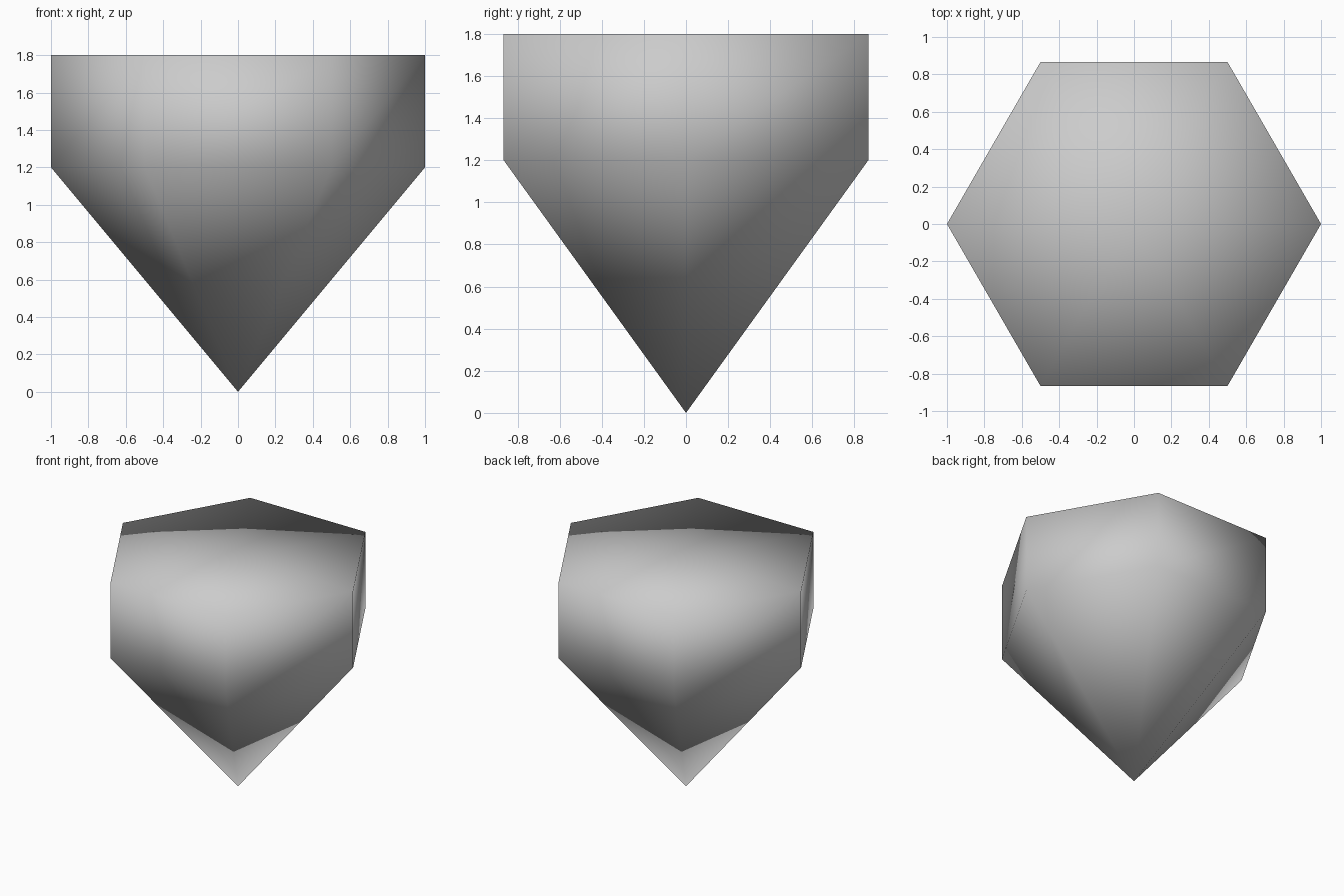
import bpy
import bmesh
import math

if "Cube" in bpy.data.objects:
    bpy.data.objects.remove(bpy.data.objects["Cube"])

SIDES = 6
RIM_Z, GIRDLE_Z = 1.8, 1.2

grey = bpy.data.materials.new("plain grey")
grey.diffuse_color = (0.6, 0.6, 0.6, 1)
grey.use_nodes = True
grey.node_tree.nodes["Principled BSDF"].inputs["Base Color"].default_value = grey.diffuse_color

bm = bmesh.new()


def ring(z):
    """Hexagon of vertices at height z."""
    return [bm.verts.new((math.cos(a), math.sin(a), z))
            for a in (math.tau * i / SIDES for i in range(SIDES))]


# Flat top fan, straight walls and pointed base
top = bm.verts.new((0, 0, RIM_Z))
tip = bm.verts.new((0, 0, 0))
upper, lower = ring(RIM_Z), ring(GIRDLE_Z)
for i in range(SIDES):
    j = (i + 1) % SIDES
    bm.faces.new((top, upper[i], upper[j]))
    bm.faces.new((lower[i], lower[j], upper[j], upper[i]))
    bm.faces.new((tip, lower[j], lower[i]))

# Smooth shading over every edge
for face in bm.faces:
    face.smooth = True

mesh = bpy.data.meshes.new("pointed_hexagonal_prism")
bm.to_mesh(mesh)
bm.free()
mesh.materials.append(grey)
bpy.context.collection.objects.link(
    bpy.data.objects.new("pointed_hexagonal_prism", mesh))
